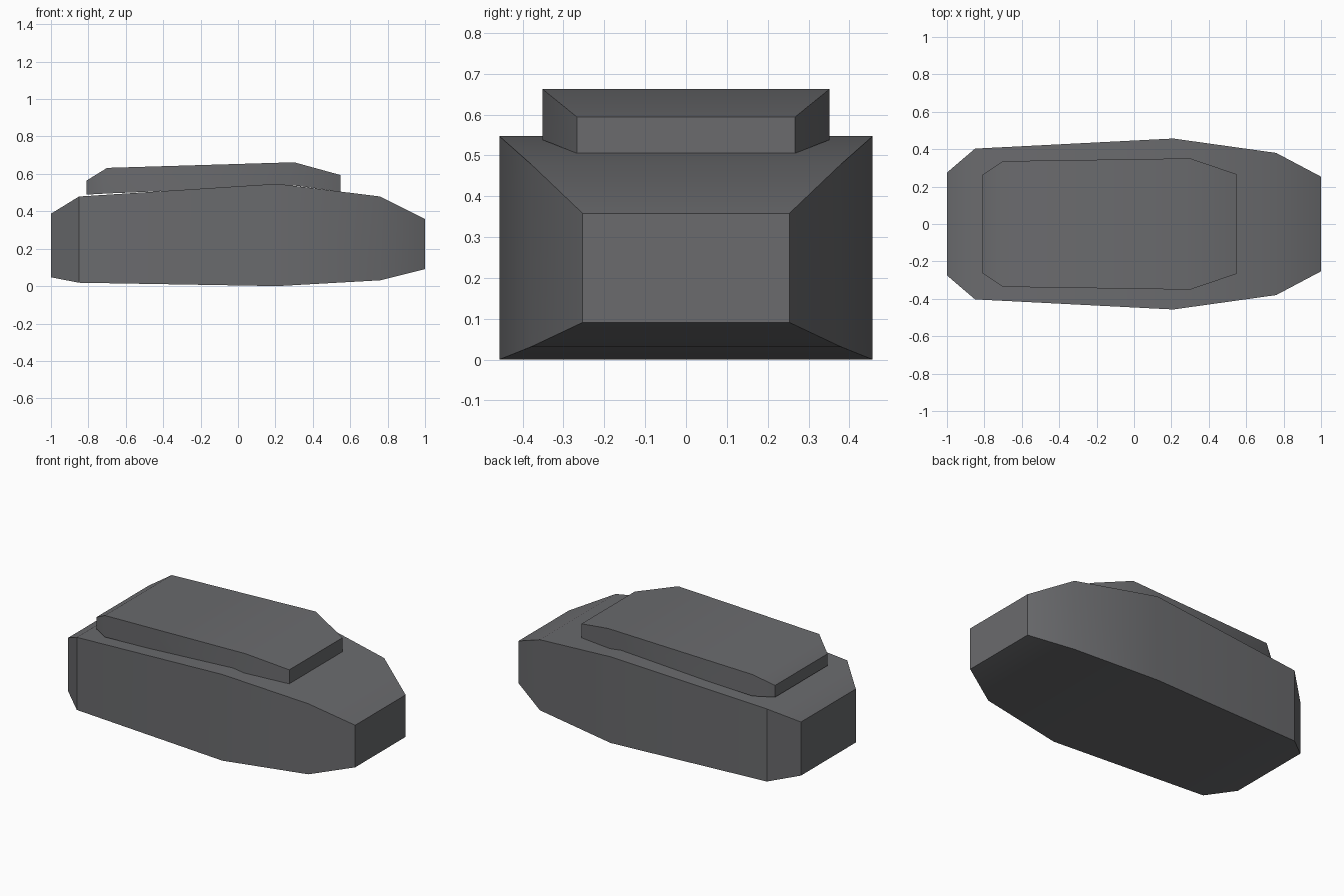
import bpy, bmesh, math

cube = bpy.data.objects.get("Cube")
if cube:
    bpy.data.objects.remove(cube, do_unlink=True)

# Single dark grey finish
grey = bpy.data.materials.new("dark grey")
grey.use_nodes = True
COLOUR = (0.145, 0.147, 0.155, 1)
grey.diffuse_color = COLOUR
bsdf = next(n for n in grey.node_tree.nodes if n.type == "BSDF_PRINCIPLED")
bsdf.inputs["Base Color"].default_value = COLOUR
bsdf.inputs["Roughness"].default_value = 0.8


def loft(name, stations):
    """Skin a row of upright rectangles: (x, half width, bottom, top)."""
    bm = bmesh.new()
    rings = [[bm.verts.new(p) for p in ((x, -w, lo), (x, w, lo), (x, w, hi), (x, -w, hi))]
             for x, w, lo, hi in stations]
    for a, b in zip(rings, rings[1:]):
        for i in range(4):
            j = (i + 1) % 4
            bm.faces.new((a[i], a[j], b[j], b[i]))
    bm.faces.new(rings[0])
    bm.faces.new(rings[-1])
    bmesh.ops.recalc_face_normals(bm, faces=bm.faces)
    mesh = bpy.data.meshes.new(name)
    bm.to_mesh(mesh)
    bm.free()
    mesh.materials.append(grey)
    obj = bpy.data.objects.new(name, mesh)
    bpy.context.collection.objects.link(obj)
    bpy.ops.object.select_all(action="DESELECT")
    obj.select_set(True)
    bpy.context.view_layer.objects.active = obj
    bpy.ops.object.shade_smooth_by_angle(angle=math.radians(35))
    return obj


# Main hull, tapered at both ends
loft("hull", [
    (-1.00, 0.275, 0.050, 0.390),
    (-0.85, 0.403, 0.021, 0.482),
    (0.21, 0.457, 0.003, 0.550),
    (0.76, 0.380, 0.034, 0.482),
    (1.00, 0.253, 0.094, 0.361),
])

# Raised deck following the top of the hull
loft("upper_deck", [
    (-0.81, 0.263, 0.492, 0.567),
    (-0.70, 0.336, 0.498, 0.635),
    (0.30, 0.351, 0.541, 0.665),
    (0.547, 0.267, 0.508, 0.597),
])

# Rest the model on the ground
for obj in (bpy.data.objects["hull"], bpy.data.objects["upper_deck"]):
    for v in obj.data.vertices:
        v.co.z -= 0.003
